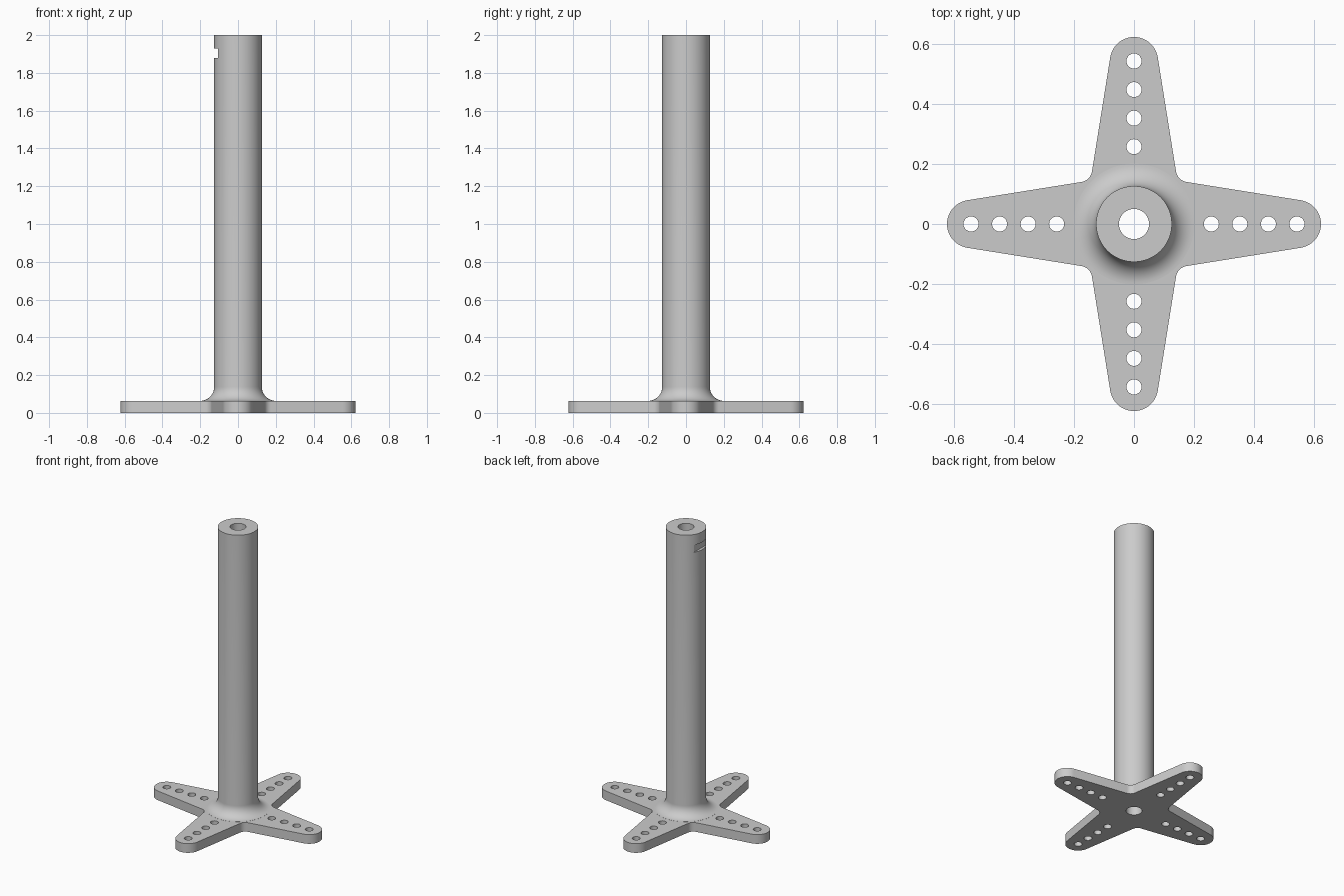
import bpy, bmesh
from math import sin, cos, tan, atan, pi, radians, sqrt
from mathutils import Matrix, Vector

cube = bpy.data.objects.get("Cube")
if cube:
    bpy.data.objects.remove(cube, do_unlink=True)

HEIGHT, PLATE_T = 2.0, 0.063
TUBE_R, BORE_R, FLARE = 0.126, 0.05, 0.075
TIP_C, TIP_R, TAPER = 0.542, 0.08, 0.16
CORNER_R = 0.042
HOLES, HOLE_R = (0.257, 0.352, 0.447, 0.542), 0.025

grey = bpy.data.materials.new("light_grey")
grey.use_nodes = True
colour = (0.6, 0.6, 0.6, 1)
grey.diffuse_color = colour
grey.node_tree.nodes["Principled BSDF"].inputs["Base Color"].default_value = colour


def make_object(name, bm):
    bmesh.ops.recalc_face_normals(bm, faces=bm.faces)
    mesh = bpy.data.meshes.new(name)
    bm.to_mesh(mesh)
    bm.free()
    mesh.materials.append(grey)
    obj = bpy.data.objects.new(name, mesh)
    bpy.context.collection.objects.link(obj)
    return obj


def arc(cx, cy, r, a0, a1, n):
    return [Vector((cx + r * cos(a0 + (a1 - a0) * i / n),
                    cy + r * sin(a0 + (a1 - a0) * i / n))) for i in range(n + 1)]


def add_cutter(bm, x, y, r, z0, z1, segments):
    bmesh.ops.create_cone(bm, cap_ends=True, segments=segments, radius1=r, radius2=r,
                          depth=z1 - z0, matrix=Matrix.Translation((x, y, (z0 + z1) / 2)))


def boolean(target, tool, operation):
    mod = target.modifiers.new(operation.title(), 'BOOLEAN')
    mod.operation, mod.object, mod.solver = operation, tool, 'EXACT'
    bpy.ops.object.select_all(action='DESELECT')
    bpy.context.view_layer.objects.active = target
    target.select_set(True)
    bpy.ops.object.modifier_apply(modifier=mod.name)
    bpy.data.objects.remove(tool, do_unlink=True)


# Cross plate: one rounded, tapered arm and one inner corner, repeated four times
slope = atan(TAPER)
tip = arc(TIP_C, 0, TIP_R, -(pi / 2 - slope), pi / 2 - slope, 24)
# the diagonal distance that makes the corner arc tangent to both arm edges
edge_at_axis = TIP_R / cos(slope) + TIP_C * TAPER
d = (edge_at_axis + CORNER_R / cos(slope)) / (1 + TAPER)
corner = arc(d, d, CORNER_R, 1.5 * pi - slope, pi + slope, 10)
bm = bmesh.new()
outline = []
for k in range(4):
    turn = Matrix.Rotation(k * pi / 2, 2)
    outline += [turn @ p for p in tip + corner]
base = bm.faces.new([bm.verts.new((p.x, p.y, 0)) for p in outline])
ext = bmesh.ops.extrude_face_region(bm, geom=[base])
top = [g for g in ext["geom"] if isinstance(g, bmesh.types.BMVert)]
bmesh.ops.translate(bm, verts=top, vec=(0, 0, PLATE_T))
horn = make_object("tube_on_cross_plate", bm)

# Column with a flared foot, turned about z
foot_z = PLATE_T + 0.0005
flare = arc(TUBE_R + FLARE, foot_z + FLARE, FLARE, 1.5 * pi, pi, 14)
profile = [Vector((0, 0.03)), Vector((TUBE_R + FLARE, 0.03))] + flare
profile += [Vector((TUBE_R, HEIGHT)), Vector((0, HEIGHT))]
bm = bmesh.new()
verts = [bm.verts.new((p.x, 0, p.y)) for p in profile]
edges = [bm.edges.new(pair) for pair in zip(verts, verts[1:])]
bmesh.ops.spin(bm, geom=verts + edges, cent=(0, 0, 0), axis=(0, 0, 1),
               angle=2 * pi, steps=96)
bmesh.ops.remove_doubles(bm, verts=bm.verts, dist=0.0001)
boolean(horn, make_object("column", bm), 'UNION')

# Bore, arm holes and the side notch near the top
bm = bmesh.new()
add_cutter(bm, 0, 0, BORE_R, -0.1, HEIGHT + 0.1, 64)
for k in range(4):
    for r in HOLES:
        add_cutter(bm, r * cos(k * pi / 2), r * sin(k * pi / 2), HOLE_R, -0.1, 0.2, 32)
notch = Matrix.Translation((-0.157, 0, 1.903)) @ Matrix.Diagonal((0.1, 0.4, 0.051, 1))
bmesh.ops.create_cube(bm, size=1, matrix=notch)
cutter = make_object("hole_cutter", bm)
cutter.hide_render = True
boolean(horn, cutter, 'DIFFERENCE')

# Smooth round walls, flat level faces
bpy.ops.object.shade_smooth_by_angle(angle=radians(30))
for poly in horn.data.polygons:
    if abs(poly.normal.z) > 0.9999:
        poly.use_smooth = False
